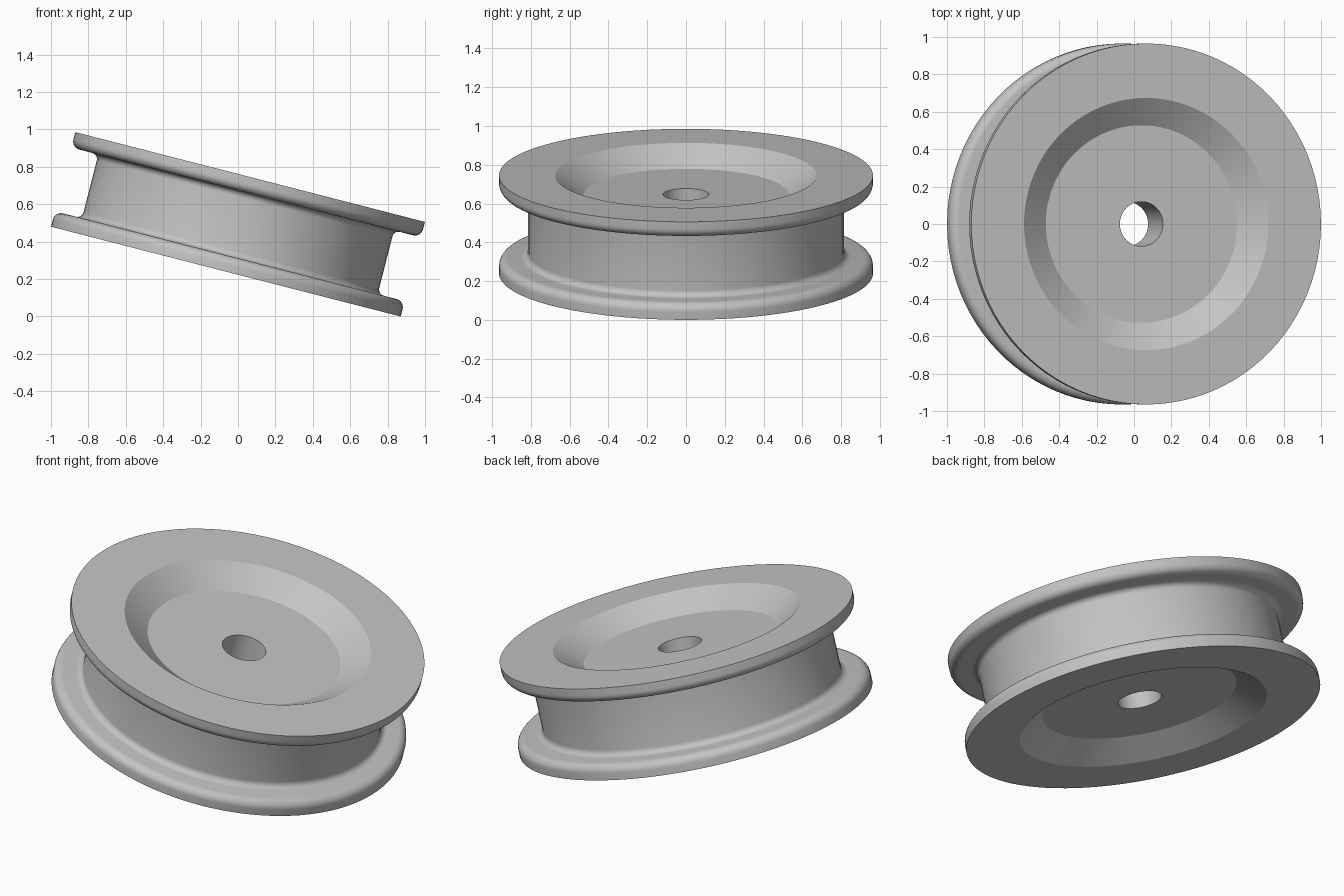
import bpy, bmesh
from math import pi, sin, cos, radians
from mathutils import Matrix, Vector

if "Cube" in bpy.data.objects:
    bpy.data.objects.remove(bpy.data.objects["Cube"], do_unlink=True)

SEGMENTS = 96
TILT = radians(14.4)
HALF = 0.261        # half of the width along the axle
RIM = 0.965         # flange radius
HUB = 0.816         # drum radius
FLANGE = 0.176      # inner face of the flange
ROUND = 0.045       # flange edge rounding
FILLET = 0.034      # flange to drum fillet


def arc(cx, cz, radius, start, end, steps=8):
    """Points (radius, height) along a circular arc."""
    angles = [radians(start + (end - start) * i / steps) for i in range(steps + 1)]
    return [(cx + radius * cos(a), cz + radius * sin(a)) for a in angles]


def lathe(name, profile, material):
    """Revolve a closed profile about z."""
    bm = bmesh.new()
    verts = [bm.verts.new((r, 0, z)) for r, z in profile]
    edges = [bm.edges.new((v, verts[(i + 1) % len(verts)])) for i, v in enumerate(verts)]
    bmesh.ops.spin(bm, geom=verts + edges, cent=(0, 0, 0), axis=(0, 0, 1),
                   angle=2 * pi, steps=SEGMENTS, use_merge=True)
    bmesh.ops.remove_doubles(bm, verts=bm.verts, dist=1e-5)
    bmesh.ops.recalc_face_normals(bm, faces=bm.faces)
    mesh = bpy.data.meshes.new(name)
    bm.to_mesh(mesh)
    bm.free()
    mesh.materials.append(material)
    obj = bpy.data.objects.new(name, mesh)
    bpy.context.collection.objects.link(obj)
    return obj


# Plain grey metal
grey = bpy.data.materials.new("grey metal")
grey.use_nodes = True
color = (0.55, 0.55, 0.55, 1)
grey.diffuse_color = color
grey.node_tree.nodes["Principled BSDF"].inputs["Base Color"].default_value = color

# Upper half: bore, dished face, rounded flange, fillet into the drum
upper = [(0.119, 0.16), (0.528, 0.16), (0.674, HALF), (RIM, HALF)]
upper += arc(RIM - ROUND, FLANGE + ROUND, ROUND, 0, -90)
upper += arc(HUB + FILLET, FLANGE - FILLET, FILLET, 90, 180)
lower = [(r, -z) for r, z in reversed(upper)]
wheel = lathe("flanged_wheel", upper + lower, grey)

# Lean the wheel and rest it on the ground
wheel.data.transform(Matrix.Rotation(TILT, 4, 'Y'))
lowest = min(v.co.z for v in wheel.data.vertices)
wheel.data.transform(Matrix.Translation(Vector((0, 0, -lowest))))

bpy.context.view_layer.objects.active = wheel
wheel.select_set(True)
bpy.ops.object.shade_smooth_by_angle(angle=radians(30))
